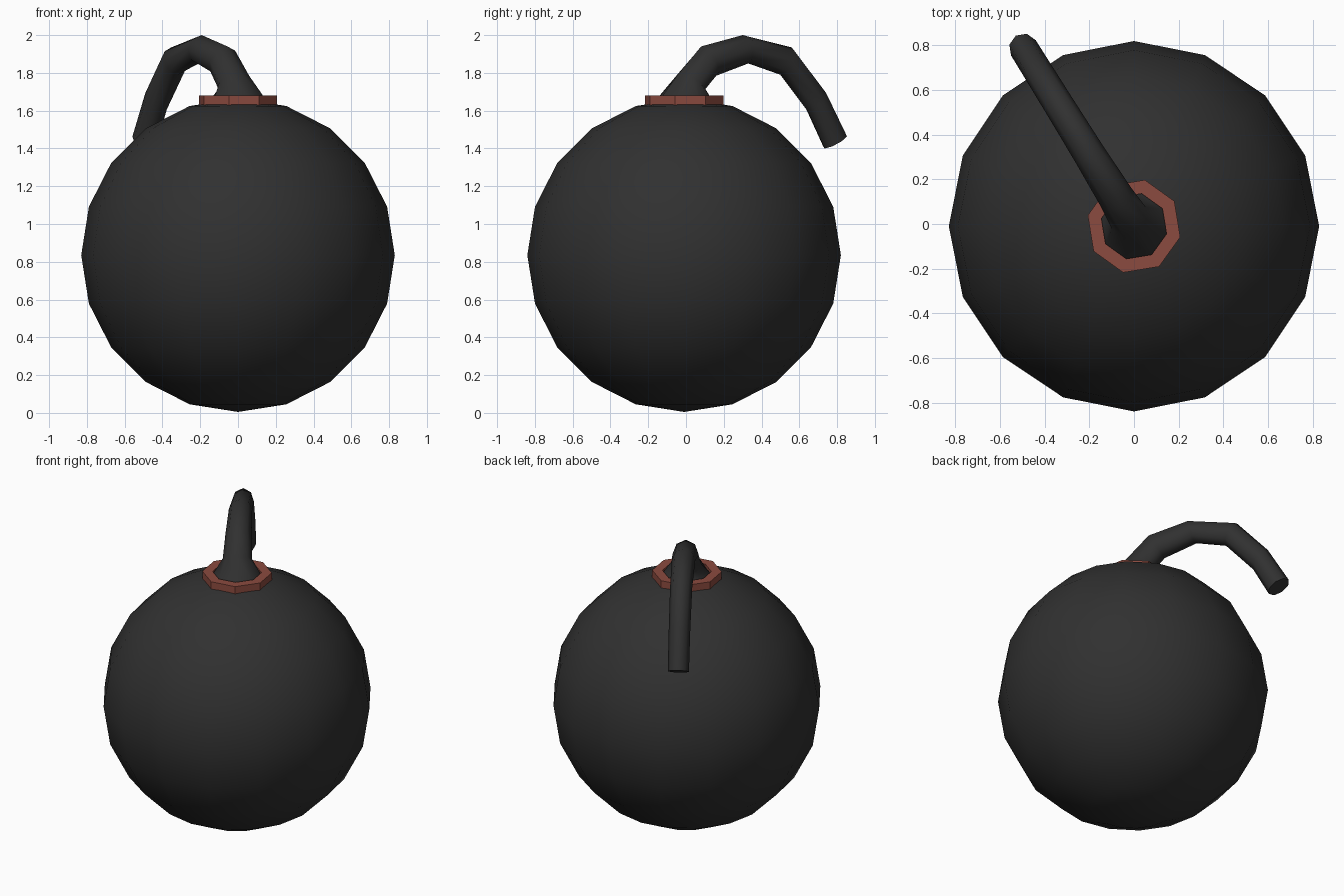
import bpy, bmesh, math
from mathutils import Vector

if "Cube" in bpy.data.objects:
    bpy.data.objects.remove(bpy.data.objects["Cube"])

CENTRE = Vector((0, -0.01, 0))
ANGLE = math.radians(121.8)                      # heading of the fuse seen from above
ALONG = Vector((math.cos(ANGLE), math.sin(ANGLE), 0))
SIDE = Vector((-ALONG.y, ALONG.x, 0))
UP = Vector((0, 0, 1))


def material(name, rgb):
    m = bpy.data.materials.new(name)
    m.diffuse_color = (*rgb, 1)
    m.use_nodes = True
    m.node_tree.nodes["Principled BSDF"].inputs["Base Color"].default_value = m.diffuse_color
    return m


def finish(bm, name, mat, smooth):
    bmesh.ops.recalc_face_normals(bm, faces=bm.faces)
    for f in bm.faces:
        f.smooth = smooth and len(f.verts) < 5
    me = bpy.data.meshes.new(name)
    bm.to_mesh(me)
    bm.free()
    me.materials.append(mat)
    ob = bpy.data.objects.new(name, me)
    bpy.context.collection.objects.link(ob)
    return ob


def bridge(bm, a, b):
    for i in range(len(a)):
        j = (i + 1) % len(a)
        bm.faces.new((a[i], a[j], b[j], b[i]))


black = material("charcoal black", (0.03, 0.03, 0.03))
red = material("brick red", (0.26, 0.07, 0.05))

# round body
bm = bmesh.new()
bmesh.ops.create_uvsphere(bm, u_segments=16, v_segments=10, radius=0.83)
bmesh.ops.translate(bm, verts=bm.verts, vec=CENTRE + UP * 0.835)
finish(bm, "body", black, True)

# octagonal collar, a square section swept round
bm = bmesh.new()
loops = []
for r, z in [(0.213, 1.63), (0.213, 1.68), (0.15, 1.68), (0.15, 1.63)]:
    loops.append([bm.verts.new(CENTRE + UP * z + r * (ALONG * math.cos(k * math.pi / 4)
                  + SIDE * math.sin(k * math.pi / 4))) for k in range(8)])
for i in range(4):
    bridge(bm, loops[i], loops[(i + 1) % 4])
finish(bm, "collar", red, False)

# bent fuse: each section = outer (s, z), inner (s, z), half width
sections = [
    ((-0.15, 1.66), (0.15, 1.66), 0.15),
    ((-0.03, 1.80), (0.115, 1.70), 0.09),
    ((0.106, 1.94), (0.20, 1.785), 0.08),
    ((0.365, 2.00), (0.40, 1.85), 0.072),
    ((0.67, 1.935), (0.60, 1.79), 0.068),
    ((0.87, 1.71), (0.776, 1.59), 0.066),
    ((1.005, 1.475), (0.876, 1.40), 0.065),
]
bm = bmesh.new()
loops = []
for outer, inner, width in sections:
    o = ALONG * outer[0] + UP * outer[1]
    i = ALONG * inner[0] + UP * inner[1]
    mid, half = (o + i) / 2, (o - i) / 2
    loops.append([bm.verts.new(CENTRE + mid + half * math.cos(k * math.pi / 4)
                  + SIDE * width * math.sin(k * math.pi / 4)) for k in range(8)])
for a, b in zip(loops, loops[1:]):
    bridge(bm, a, b)
bm.faces.new(loops[0])
bm.faces.new(loops[-1])
finish(bm, "fuse", black, True)
